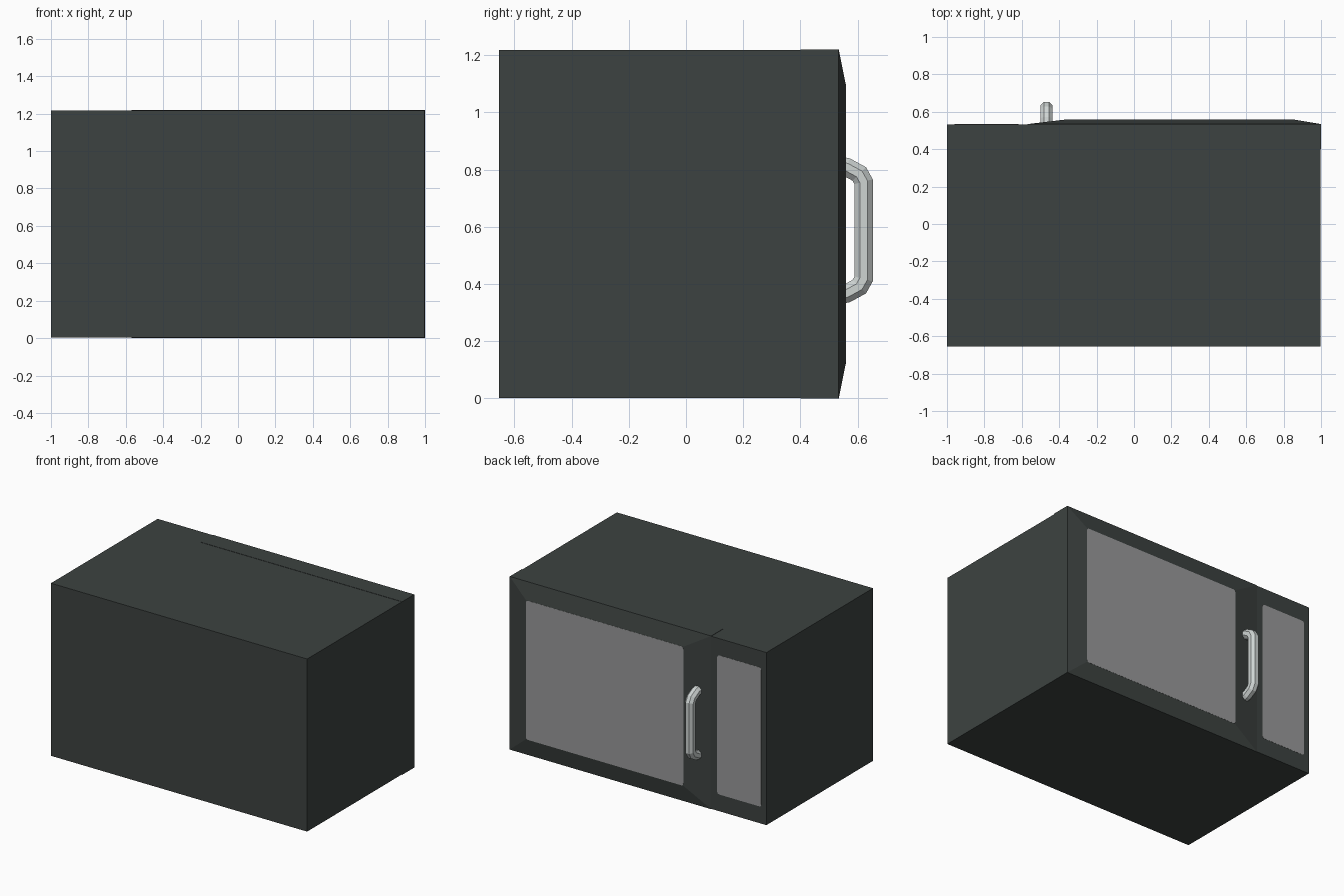
import bpy, bmesh, math
from mathutils import Vector

if "Cube" in bpy.data.objects:
    bpy.data.objects.remove(bpy.data.objects["Cube"])


def material(name, rgb):
    m = bpy.data.materials.new(name)
    m.diffuse_color = (*rgb, 1)
    m.use_nodes = True
    m.node_tree.nodes["Principled BSDF"].inputs["Base Color"].default_value = m.diffuse_color
    return m


DARK = material("dark casing", (0.046, 0.055, 0.052))
GREY = material("grey glass", (0.32, 0.32, 0.325))
METAL = material("pale metal", (0.62, 0.66, 0.65))


def loft(name, rings, mat):
    """Closed solid skinned through a series of equal-sized rings."""
    bm = bmesh.new()
    loops = [[bm.verts.new(p) for p in ring] for ring in rings]
    n = len(loops[0])
    for a, b in zip(loops, loops[1:]):
        for i in range(n):
            j = (i + 1) % n
            bm.faces.new((a[i], a[j], b[j], b[i]))
    bm.faces.new(loops[0])
    bm.faces.new(loops[-1])
    bmesh.ops.recalc_face_normals(bm, faces=bm.faces)
    me = bpy.data.meshes.new(name)
    bm.to_mesh(me)
    bm.free()
    me.materials.append(mat)
    ob = bpy.data.objects.new(name, me)
    bpy.context.collection.objects.link(ob)
    return ob


def rect(x0, x1, z0, z1, y, r=0.0):
    """Rectangle in the xz plane, with optional rounded corners."""
    if r == 0:
        return [(x0, y, z0), (x1, y, z0), (x1, y, z1), (x0, y, z1)]
    pts = []
    corners = [(x1 - r, z1 - r), (x0 + r, z1 - r), (x0 + r, z0 + r), (x1 - r, z0 + r)]
    for k, (cx, cz) in enumerate(corners):
        for s in range(4):
            a = math.radians(90 * k + 30 * s)
            pts.append((cx + r * math.cos(a), y, cz + r * math.sin(a)))
    return pts


H = 1.22
BACK, FACE, DOOR = -0.654, 0.533, 0.558

# Casing
loft("casing", [rect(-1, 0.997, 0.002, H - 0.002, BACK),
                rect(-1, 0.997, 0.002, H - 0.002, FACE)], DARK)

# Door slab with a sloping border
loft("door", [rect(-0.57, 1, 0, H, 0.40),
              rect(-0.57, 1, 0, H, FACE + 0.001),
              rect(-0.37, 0.857, 0.12, 1.10, DOOR)], DARK)

# Window and control panel plates
for name, x0, x1, y in (("window", -0.37, 0.857, DOOR),
                        ("control_panel", -0.96, -0.617, FACE)):
    loft(name, [rect(x0, x1, 0.12, 1.10, y - 0.001, 0.016),
                rect(x0, x1, 0.12, 1.10, y + 0.001, 0.016)], GREY)

# Handle: eight-sided bar mitred along a mirrored path
MID, R, HX = 0.588, 0.032, -0.468
half = [(0.525, 0.228), (0.562, 0.221), (0.606, 0.197), (0.621, 0.170)]
path = [Vector((y, MID + z)) for y, z in half]
path += [Vector((y, MID - z)) for y, z in reversed(half)]
rings = []
for i, p in enumerate(path):
    d_in = (p - path[max(i - 1, 0)]).normalized()
    d_out = (path[min(i + 1, len(path) - 1)] - p).normalized()
    t = (d_in + d_out).normalized()
    n = Vector((-t.y, t.x))
    d = d_out if d_out.length else d_in
    w = R / max(0.5, d.dot(t))
    ring = []
    for k in range(8):
        a = math.radians(22.5 + 45 * k)
        q = p + n * (w * math.sin(a) / math.cos(math.radians(22.5)))
        ring.append((HX + R * math.cos(a) / math.cos(math.radians(22.5)), q.x, q.y))
    rings.append(ring)
loft("handle", rings, METAL)
